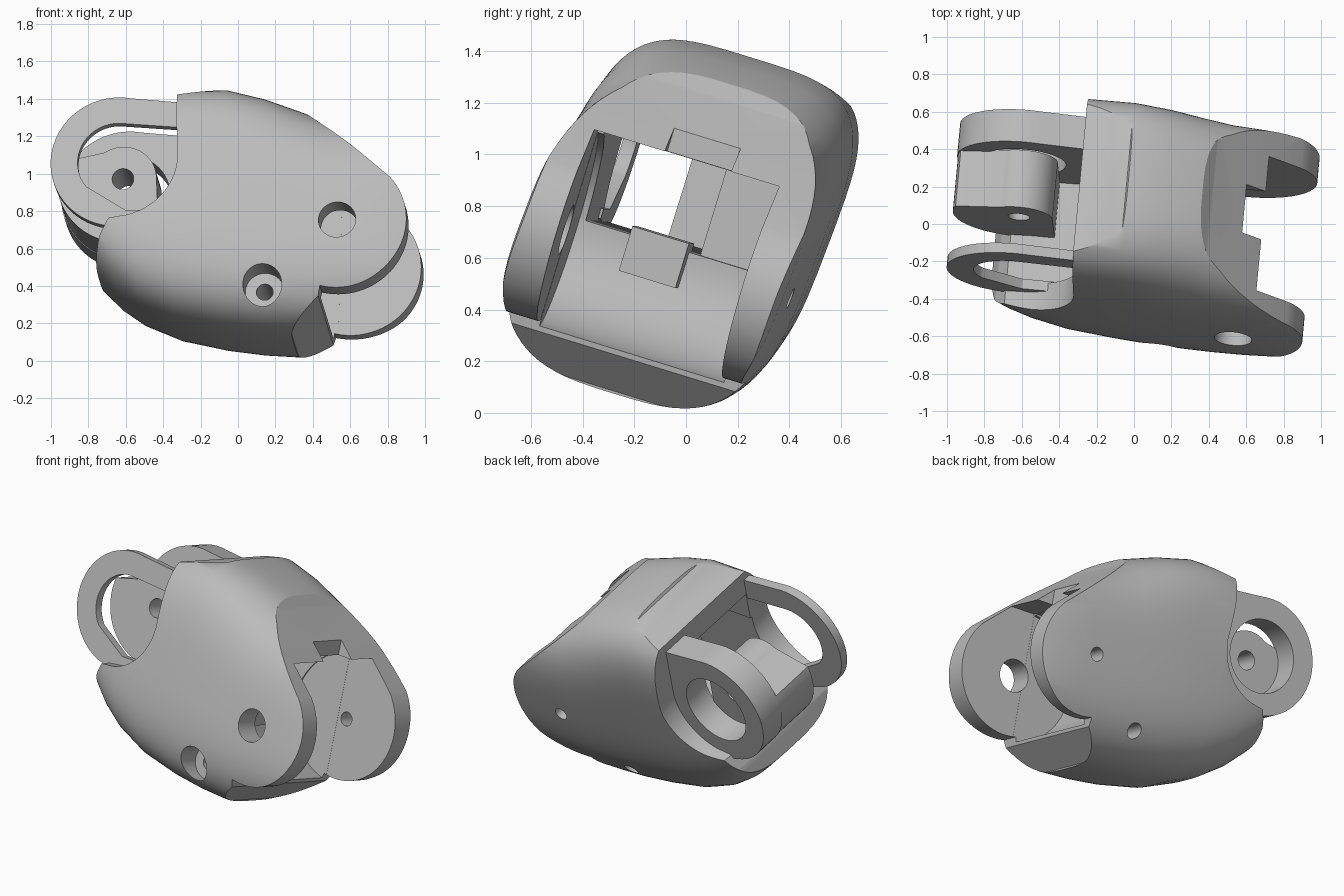
import bpy, bmesh, math
from mathutils import Matrix

cube = bpy.data.objects.get("Cube")
if cube:
    bpy.data.objects.remove(cube, do_unlink=True)

# One plain grey plastic
grey = bpy.data.materials.new("grey_plastic")
grey.use_nodes = True
GREY = (0.5, 0.5, 0.5, 1)
grey.diffuse_color = GREY
grey.node_tree.nodes["Principled BSDF"].inputs["Base Color"].default_value = GREY

# Parts are modelled upright (x length, y hinge axis, z height), then tilted
TILT = (Matrix.Translation((0, 0, 0.73)) @ Matrix.Rotation(math.radians(-5.4), 4, 'Z')
        @ Matrix.Rotation(math.radians(-17), 4, 'X'))
REAR = (-0.616, 0.225)     # rear hinge centre (x, z)
FORE = (0.585, -0.14)      # fore hinge centre (x, z)


def make(name, bm):
    bmesh.ops.recalc_face_normals(bm, faces=bm.faces)
    mesh = bpy.data.meshes.new(name)
    bm.to_mesh(mesh)
    bm.free()
    ob = bpy.data.objects.new(name, mesh)
    bpy.context.scene.collection.objects.link(ob)
    return ob


def prism(name, points, y0, y1):
    """Side outline (x, z) extruded along the hinge axis."""
    bm = bmesh.new()
    a, b = ([bm.verts.new((x, y, z)) for x, z in points] for y in (y0, y1))
    bm.faces.new(a)
    bm.faces.new(b[::-1])
    n = len(a)
    for i in range(n):
        bm.faces.new((a[i], a[(i + 1) % n], b[(i + 1) % n], b[i]))
    return make(name, bm)


def arc(centre, radius, start, end, steps=32):
    angles = [math.radians(start + (end - start) * i / steps) for i in range(steps + 1)]
    return [(centre[0] + radius * math.cos(t), centre[1] + radius * math.sin(t)) for t in angles]


def disc(centre, radius, y0, y1):
    return prism("disc", arc(centre, radius, 0, 360, 48)[:-1], y0, y1)


def box(x0, x1, y0, y1, z0, z1):
    return prism("box", [(x0, z0), (x1, z0), (x1, z1), (x0, z1)], y0, y1)


def combine(ob, other, operation='DIFFERENCE'):
    mod = ob.modifiers.new("combine", 'BOOLEAN')
    mod.operation, mod.object, mod.solver = operation, other, 'EXACT'
    bpy.context.view_layer.update()
    graph = bpy.context.evaluated_depsgraph_get()
    mesh = bpy.data.meshes.new_from_object(ob.evaluated_get(graph))
    ob.modifiers.clear()
    ob.data = mesh
    bpy.data.objects.remove(other, do_unlink=True)


def finish(ob):
    ob.data.materials.clear()
    ob.data.materials.append(grey)
    for face in ob.data.polygons:
        face.material_index = 0
    ob.matrix_world = TILT
    bpy.ops.object.select_all(action='DESELECT')
    ob.select_set(True)
    bpy.context.view_layer.objects.active = ob
    bpy.ops.object.shade_smooth_by_angle(angle=math.radians(28))


# Shell: loft of rounded sections (x, half width, bottom, top, corner softness)
stations = [(-0.85, .45, -.22, .65, .5), (-0.73, .47, -.33, .66, .5), (-0.62, .485, -.44, .67, .5),
            (-0.5, .50, -.525, .68, .5), (-0.3, .52, -.61, .69, .5), (-0.05, .53, -.665, .69, .52),
            (0.15, .535, -.69, .645, .57), (0.33, .535, -.70, .585, .63), (0.48, .535, -.70, .53, .66),
            (0.65, .535, -.69, .495, .66), (0.85, .53, -.67, .45, .66), (1.05, .50, -.63, .40, .66)]
SIDES = 80
LEAN = 0.07


def rounded(t, power):
    return math.copysign(abs(t) ** power, t)


bm = bmesh.new()
rings = []
for x, w, low, high, soft in stations:
    mid, half = (low + high) / 2, (high - low) / 2
    ring = []
    for i in range(SIDES):
        t = math.tau * (i + 0.5) / SIDES
        power = soft if math.sin(t) > 0 else 0.62
        z = mid + half * rounded(math.sin(t), power)
        ring.append(bm.verts.new((x, w * rounded(math.cos(t), power) + LEAN * z, z)))
    rings.append(ring)
for r0, r1 in zip(rings, rings[1:]):
    for i in range(SIDES):
        j = (i + 1) % SIDES
        bm.faces.new((r0[i], r0[j], r1[j], r1[i]))
bm.faces.new(rings[0])
bm.faces.new(rings[-1][::-1])
shell = make("shell", bm)

# Trim the loft to the side outline: facets, fork lobe, tail and rear hollow
outline = [(-0.31, 0.612), (-0.06, 0.672), (0.0, 0.8), (0.2, 0.8), (0.3, 0.635), (0.406, 0.51),
           (0.635, 0.31)]
outline += arc(FORE, 0.37, 42, -98)
outline += [(0.5, -0.5), (0.49, -0.55), (0.33, -0.69), (0.3, -0.9), (-0.8, -0.9),
            (-0.73, -0.32), (-0.7, -0.2), (-0.65, -0.11)]
outline += arc(REAR, 0.33, -78, 0)
combine(shell, prism("outline", outline, -1, 1), 'INTERSECT')

# Fork gap, through tunnel, rear pocket, notch
combine(shell, disc(FORE, 0.4, -0.385, 0.365))
combine(shell, box(0.52, 1.3, -0.386, 0.366, -1, 0.265))
combine(shell, box(-1, 1.2, -0.36, 0.355, -0.095, 0.262))
combine(shell, box(-0.9, -0.1, -0.345, 0.345, -0.06, 0.45))
combine(shell, box(0.58, 1.2, -0.1, 0.17, 0.2, 0.9))

# Hinge bores and screw holes
SCREW = (0.19, -0.49)
combine(shell, disc(FORE, 0.1, -1, -0.2))
combine(shell, disc(FORE, 0.042, 0.2, 1))
combine(shell, disc(SCREW, 0.105, -1, -0.36))
combine(shell, disc(SCREW, 0.045, -0.5, 1))
finish(shell)

# Thin front ring of the rear hinge, open towards the shell
cx, cz = REAR
ring_outline = arc(REAR, 0.36, 80, 290) + [(cx + 0.32, cz - 0.31), (cx + 0.4, cz + 0.325)]
front_ring = prism("front_hinge_ring", ring_outline, -0.405, -0.35)
slot = arc(REAR, 0.215, 85, 220) + [(cx + 0.05, cz - 0.27), (cx + 0.5, cz - 0.27),
                                    (cx + 0.5, cz + 0.18)]
combine(front_ring, prism("slot", slot, -0.6, -0.2))
finish(front_ring)

# Thick back ring of the rear hinge
back_ring = prism("back_hinge_ring", ring_outline, 0.22, 0.4)
combine(back_ring, disc(REAR, 0.225, 0.1, 0.6))
finish(back_ring)

# Bored middle block: a low cradle with a raised hub
cradle = arc(REAR, 0.18, 0, 125) + arc(REAR, 0.355, 165, 285) + [(cx + 0.2, cz - 0.31)]
middle = prism("hinge_middle_block", cradle, -0.09, 0.23)
combine(middle, disc(REAR, 0.058, -0.3, 0.4))
finish(middle)

# Inner block and floor stop in the tunnel
block = box(-0.05, 0.13, 0.1, 0.4, -0.25, 0.3)
block.name = "inner_block"
finish(block)
stop = box(0.08, 0.3, -0.17, 0.06, -0.24, -0.06)
stop.name = "floor_stop"
finish(stop)
